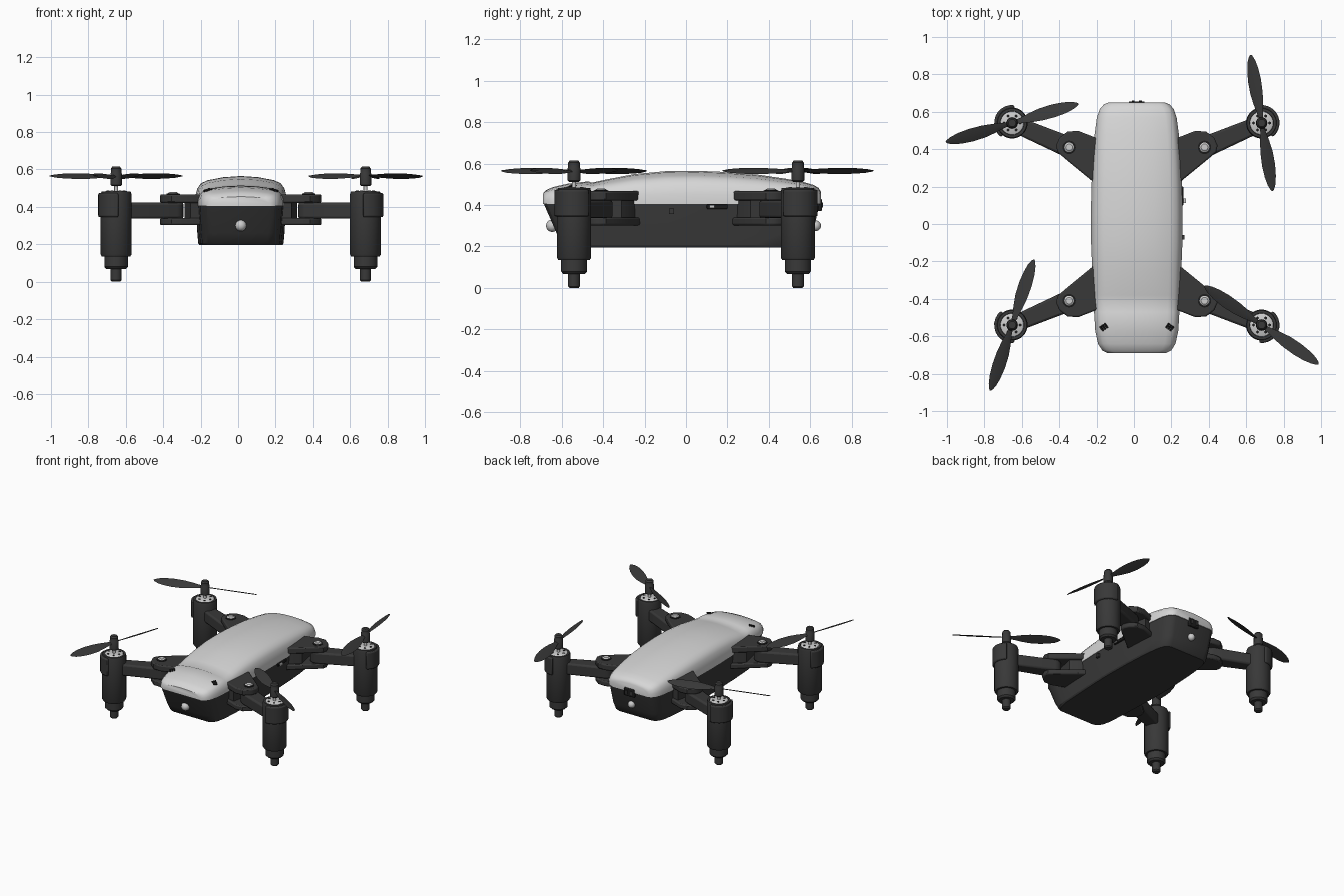
import bpy, bmesh, math
from mathutils import Matrix, Vector

if "Cube" in bpy.data.objects:
    bpy.data.objects.remove(bpy.data.objects["Cube"])

CX = 0.015  # body centre line


def material(name, v):
    m = bpy.data.materials.new(name)
    m.diffuse_color = (v, v, v, 1)
    m.use_nodes = True
    m.node_tree.nodes["Principled BSDF"].inputs["Base Color"].default_value = m.diffuse_color
    return m


DARK = material("charcoal plastic", 0.04)
BLACK = material("black", 0.012)
SHELL = material("light grey shell", 0.68)
METAL = material("pale metal", 0.6)


def finish(name, bm, mat, bevel=0.0, angle=35):
    bmesh.ops.recalc_face_normals(bm, faces=bm.faces)
    me = bpy.data.meshes.new(name)
    bm.to_mesh(me)
    bm.free()
    ob = bpy.data.objects.new(name, me)
    bpy.context.collection.objects.link(ob)
    me.materials.append(mat)
    if bevel:
        b = ob.modifiers.new("bevel", 'BEVEL')
        b.width, b.segments, b.limit_method = bevel, 2, 'ANGLE'
        b.angle_limit = math.radians(40)
    bpy.ops.object.select_all(action='DESELECT')
    ob.select_set(True)
    bpy.context.view_layer.objects.active = ob
    bpy.ops.object.shade_smooth_by_angle(angle=math.radians(angle))
    return ob


def loft(name, rings, mat, bevel=0.0, angle=35):
    """Skin closed rings of equal size and cap both ends."""
    bm = bmesh.new()
    vs = [[bm.verts.new(p) for p in r] for r in rings]
    n = len(vs[0])
    for a, b in zip(vs, vs[1:]):
        for i in range(n):
            j = (i + 1) % n
            bm.faces.new((a[i], a[j], b[j], b[i]))
    bm.faces.new(vs[0])
    bm.faces.new(vs[-1])
    return finish(name, bm, mat, bevel, angle)


def slab(name, pts, z0, z1, mat, bevel=0.0):
    return loft(name, [[(x, y, z) for x, y in pts] for z in (z0, z1)], mat, bevel)


def lathe(name, prof, x, y, mat, seg=28):
    rings = [[(x + r * math.cos(2 * math.pi * i / seg), y + r * math.sin(2 * math.pi * i / seg), z)
              for i in range(seg)] for r, z in prof]
    return loft(name, rings, mat)


def box(name, c, size, mat, rot=0.0, bevel=0.0):
    bm = bmesh.new()
    m = Matrix.Translation(c) @ Matrix.Rotation(rot, 4, 'Z') @ Matrix.Diagonal((*size, 1))
    bmesh.ops.create_cube(bm, size=1, matrix=m)
    return finish(name, bm, mat, bevel)


def ball(name, c, r, mat):
    bm = bmesh.new()
    bmesh.ops.create_uvsphere(bm, u_segments=16, v_segments=10, radius=r,
                              matrix=Matrix.Translation(c))
    return finish(name, bm, mat, angle=60)


# Body stations: y, half width, crown height
STATIONS = [(-0.69, 0.155, 0.455), (-0.675, 0.185, 0.472), (-0.64, 0.207, 0.487),
            (-0.57, 0.222, 0.503), (-0.47, 0.228, 0.514), (-0.455, 0.229, 0.508),
            (-0.38, 0.233, 0.524),
            (-0.25, 0.238, 0.549), (-0.1, 0.244, 0.563), (0.05, 0.245, 0.565),
            (0.2, 0.242, 0.559), (0.35, 0.235, 0.546), (0.48, 0.225, 0.527),
            (0.57, 0.213, 0.510), (0.615, 0.197, 0.497), (0.64, 0.175, 0.482),
            (0.65, 0.15, 0.465)]

# Upper shell, lofted front to back
rings = []
for y, w, zt in STATIONS:
    h = zt - 0.405
    half = [(w, 0.405), (w, 0.405 + 0.3 * h), (0.95 * w, 0.405 + 0.58 * h),
            (0.87 * w, 0.405 + 0.76 * h), (0.72 * w, 0.405 + 0.86 * h),
            (0.38 * w, 0.405 + 0.96 * h)]
    ring = half + [(0, zt)] + [(-a, b) for a, b in reversed(half)]
    rings.append([(CX + a, y, b) for a, b in ring])
loft("upper_shell", rings, SHELL)

# Lower hull: the same plan, drawn in towards the belly
rings = []
for z, sx, yf, yr in [(0.195, 0.90, -0.575, 0.575), (0.205, 0.93, -0.59, 0.585),
                      (0.26, 0.95, -0.622, 0.61), (0.407, 0.985, -0.686, 0.645)]:
    side = []
    for y, w, _ in STATIONS:
        t = (y + 0.69) / 1.34
        side.append((w * sx, yf + t * (yr - yf)))
    rings.append([(CX + a, b, z) for a, b in side] + [(CX - a, b, z) for a, b in reversed(side)])
loft("lower_hull", rings, DARK, angle=30)

# Lamps, rear lens, side switch and buttons
ball("front_lamp", (CX, -0.645, 0.30), 0.03, METAL)
ball("rear_lamp", (CX, 0.625, 0.30), 0.026, METAL)
box("rear_socket", (CX, 0.645, 0.40), (0.085, 0.022, 0.06), BLACK, bevel=0.006)
for dx in (-0.02, 0.02):
    box("rear_socket_pin", (CX + dx, 0.657, 0.40), (0.014, 0.006, 0.025), DARK)
box("side_switch", (CX + 0.235, 0.15, 0.392), (0.03, 0.1, 0.022), BLACK, bevel=0.004)
box("side_switch_knob", (CX + 0.25, 0.125, 0.392), (0.026, 0.025, 0.014), METAL)
box("side_button", (CX + 0.24, -0.07, 0.37), (0.03, 0.025, 0.025), DARK)

# Nose vents lying on the shell shoulders
for s in (-1, 1):
    for k in (-1, 0, 1):
        v = box("nose_vent", (0, 0, 0), (0.01, 0.03, 0.009), BLACK)
        v.location = (CX + s * (0.176 + 0.011 * k), -0.552 - 0.008 * k, 0.489 - 0.004 * k)
        v.rotation_euler = (math.radians(8), s * math.radians(26), -s * math.radians(35))


def propeller(x, y, deg):
    # Two pitched leaf-shaped blades
    for k in (0, 180):
        rot = (Matrix.Translation((x, y, 0.565)) @ Matrix.Rotation(math.radians(deg + k), 4, 'Z')
               @ Matrix.Rotation(math.radians(-23), 4, 'X'))
        rings = []
        for r, lead, trail in [(0.015, 0.012, 0.012), (0.05, 0.016, 0.016), (0.10, 0.028, 0.026),
                               (0.16, 0.038, 0.034), (0.23, 0.040, 0.036), (0.29, 0.034, 0.031),
                               (0.335, 0.024, 0.021), (0.36, 0.012, 0.010), (0.369, 0.003, 0.003)]:
            mid = (lead - trail) / 2
            sect = [(lead, 0), (mid, 0.004), (-trail, 0), (mid, -0.002)]
            rings.append([rot @ Vector((r, a, b)) for a, b in sect])
        loft("propeller_blade", rings, DARK, angle=40)


ANGLES = {(-1, 1): 16, (1, 1): 99, (-1, -1): 71.5, (1, -1): -34.5}
BRACKET = [(0.19, 0.21), (0.22, 0.215), (0.385, 0.35), (0.425, 0.385), (0.432, 0.42),
           (0.415, 0.46), (0.37, 0.495), (0.31, 0.497), (0.19, 0.45)]
CORE = [(0.19, 0.23), (0.22, 0.235), (0.30, 0.31), (0.27, 0.46), (0.19, 0.44)]
PIVOT, MOTOR = Vector((0.362, 0.41)), Vector((0.667, 0.54))

for (sx, sy), deg in ANGLES.items():
    def place(pts):
        return [(CX + sx * a, sy * b) for a, b in pts]

    # Folding bracket: two plates with a core between them
    slab("bracket_top", place(BRACKET), 0.422, 0.467, DARK, 0.008)
    slab("bracket_bottom", place(BRACKET), 0.302, 0.340, DARK, 0.008)
    slab("bracket_core", place(CORE), 0.335, 0.43, DARK)
    px, py = place([PIVOT])[0]
    lathe("pivot_washer", [(0.036, 0.46), (0.036, 0.470), (0.03, 0.472)], px, py, BLACK, 20)
    lathe("pivot_screw", [(0.026, 0.46), (0.026, 0.474), (0.018, 0.480)], px, py, METAL, 20)

    # Arm with a rounded inner end
    d = (MOTOR - PIVOT).normalized()
    n = Vector((-d.y, d.x))
    base = math.atan2(d.y, d.x)
    arm = [PIVOT + 0.056 * Vector((math.cos(base + a), math.sin(base + a)))
           for a in [math.pi / 2 + math.pi * i / 8 for i in range(9)]]
    arm += [MOTOR - 0.043 * n, MOTOR + 0.043 * n]
    slab("arm", place(arm), 0.337, 0.423, DARK, 0.012)

    # Motor pod, foot and outer collar
    mx, my = place([MOTOR])[0]
    lathe("motor_pod", [(0.022, 0.0), (0.029, 0.008), (0.029, 0.068), (0.052, 0.068),
                        (0.063, 0.08), (0.063, 0.135), (0.076, 0.135), (0.083, 0.147),
                        (0.083, 0.465), (0.078, 0.482), (0.064, 0.482), (0.062, 0.474)],
          mx, my, DARK)
    arc = [math.radians(-75 + 15 * i) + base for i in range(11)]
    collar = [MOTOR + 0.096 * Vector((math.cos(a), math.sin(a))) for a in arc]
    collar += [MOTOR + 0.07 * Vector((math.cos(a), math.sin(a))) for a in reversed(arc)]
    slab("motor_collar", place(collar), 0.345, 0.474, DARK, 0.008)

    # Pale motor face with dark ports, shaft and hub
    lathe("motor_face", [(0.062, 0.47), (0.062, 0.481), (0.055, 0.485)], mx, my, METAL)
    for i in range(6):
        a = i * math.pi / 3
        lathe("motor_port", [(0.008, 0.48), (0.008, 0.487)], mx + 0.043 * math.cos(a),
              my + 0.043 * math.sin(a), BLACK, 8)
    lathe("motor_shaft", [(0.010, 0.48), (0.010, 0.53)], mx, my, METAL, 12)
    lathe("propeller_hub", [(0.024, 0.512), (0.031, 0.518), (0.031, 0.578), (0.028, 0.583),
                            (0.028, 0.605), (0.02, 0.615)], mx, my, DARK, 20)
    propeller(mx, my, deg)
